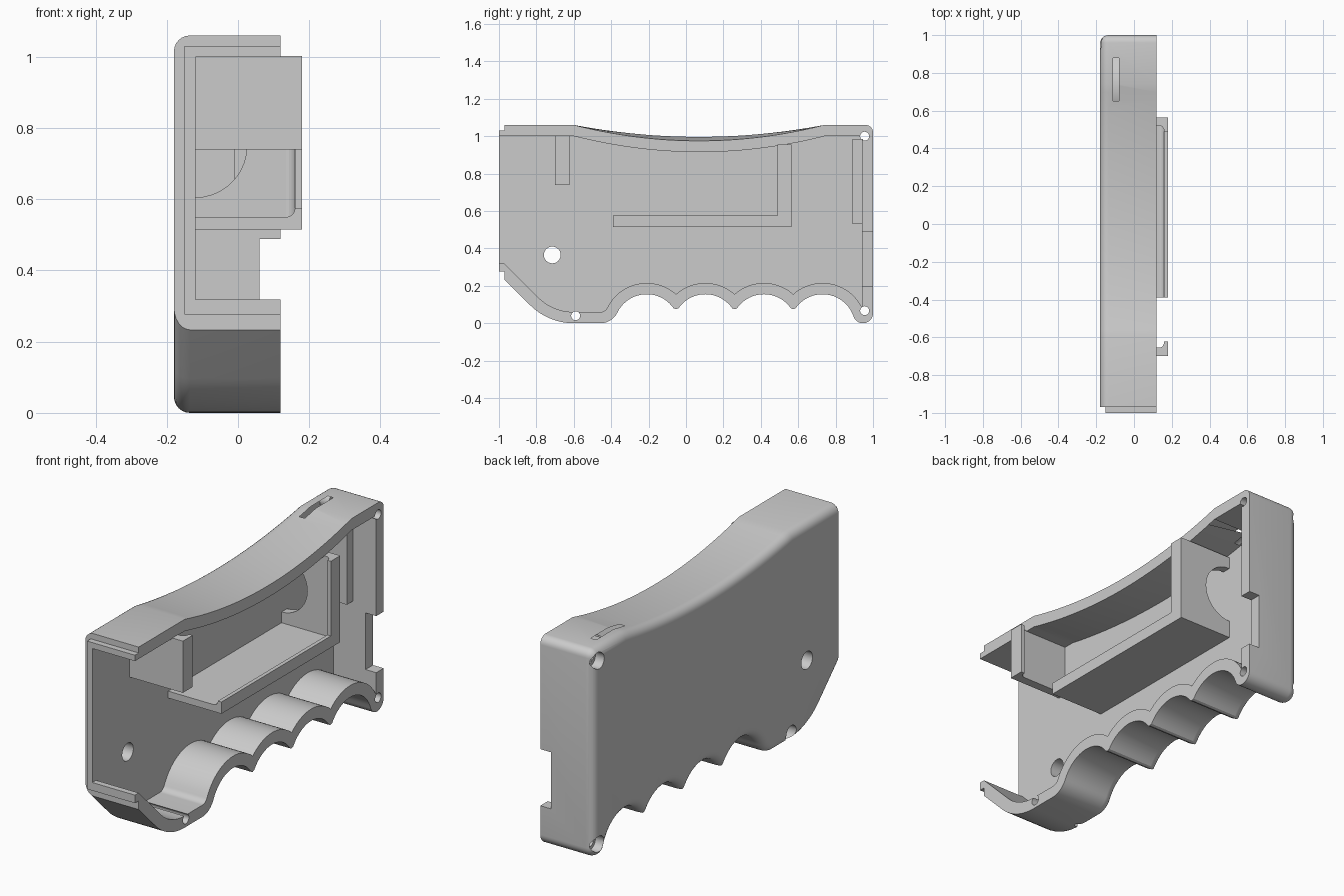
import bpy, bmesh, math
from math import sin, cos, radians, degrees, sqrt, acos, asin, atan2

cube = bpy.data.objects.get("Cube")
if cube:
    bpy.data.objects.remove(cube)

grey = bpy.data.materials.new("plain grey")
grey.use_nodes = True
GREY = (0.6, 0.6, 0.6, 1)
grey.diffuse_color = GREY
grey.node_tree.nodes["Principled BSDF"].inputs["Base Color"].default_value = GREY

FRONT, TOP, WALL, RIM, BACK, FLOOR = -0.97, 1.06, 0.06, 0.12, -0.18, -0.12


def loft(name, rings):
    """Closed solid through rings with equal point counts."""
    bm = bmesh.new()
    loops = [[bm.verts.new(p) for p in ring] for ring in rings]
    n = len(loops[0])
    for a, b in zip(loops, loops[1:]):
        for i in range(n):
            j = (i + 1) % n
            bm.faces.new((a[i], a[j], b[j], b[i]))
    bm.faces.new(loops[0])
    bm.faces.new(loops[-1])
    bmesh.ops.remove_doubles(bm, verts=bm.verts, dist=1e-5)
    bmesh.ops.recalc_face_normals(bm, faces=bm.faces)
    mesh = bpy.data.meshes.new(name)
    bm.to_mesh(mesh)
    bm.free()
    mesh.materials.append(grey)
    ob = bpy.data.objects.new(name, mesh)
    bpy.context.collection.objects.link(ob)
    return ob


def box(name, x, y, z):
    return loft(name, [[(x[0], y[0], k), (x[1], y[0], k), (x[1], y[1], k), (x[0], y[1], k)] for k in z])


def arc(c, r, a0, a1, n):
    steps = [radians(a0 + (a1 - a0) * i / n) for i in range(n + 1)]
    return [(c[0] + r * cos(a), c[1] + r * sin(a)) for a in steps]


def peg(name, y, z, r, x0, x1):
    circle = arc((y, z), r, 0, 345, 23)
    return loft(name, [[(x, *p) for p in circle] for x in (x0, x1)])


def combine(target, tool, operation):
    mod = target.modifiers.new("combine", "BOOLEAN")
    mod.operation, mod.object = operation, tool
    # take the first solver that keeps the full length of the part
    length = target.dimensions.y
    for solver in ("EXACT", "MANIFOLD", "FLOAT"):
        mod.solver = solver
        bpy.context.view_layer.update()
        result = target.evaluated_get(bpy.context.evaluated_depsgraph_get()).data
        ys = [v.co.y for v in result.vertices]
        if ys and max(ys) - min(ys) > 0.95 * length:
            break
    bpy.context.view_layer.objects.active = target
    bpy.ops.object.modifier_apply(modifier=mod.name)
    bpy.data.objects.remove(tool)


def outline(x, d):
    """Side outline of the grip at depth x, inset by d."""
    dip = 0.06 + 0.025 * (x - BACK) / 0.3
    pts = [(FRONT, TOP - d)]
    # thumb hollow along the top
    for i in range(33):
        t = -1 + i / 16
        pts.append((0.07 + 0.67 * t, TOP - d - dip * (1 - t * t)))
    # upper rear corner
    m = max(0.04, d)
    if d < 0.05:
        pts += arc((1 - m, TOP - m), m - d, 90, 0, 6)
    else:
        pts.append((1 - d, TOP - d))
    # lower rear corner, tangent to the last scallop
    R, step, cz, last, heel = 0.175 + d, 0.3133, -0.02, 0.73, 0.05358
    tangent = degrees(atan2(heel - cz, 1 - heel - last))
    start = max(tangent, degrees(acos(min(1, (1 - d - last) / R))))
    if d < heel:
        pts += arc((1 - heel, heel), heel - d, 0, tangent - 180, 14)[:-1]
    # four finger scallops, rear to front
    first = last - 3 * step
    reach = sqrt(0.275 ** 2 - 0.12 ** 2)
    lead = degrees(atan2(0.12, reach))
    low = degrees(max(acos(step / 2 / R), asin(0.1 / R)))
    for i in range(4):
        cy = last - step * i
        pts += arc((cy, cz), R, start if i == 0 else low, 180 - (lead if i == 3 else low), 20)
        if i < 3 and R * sin(radians(low)) < 0.1001:
            pts.append((cy - step / 2, 0.075))
        elif i < 3:
            pts.append(pts[-1])
    # bottom and sloping front chin
    pts += arc((first - reach, 0.1), 0.1 - d, -lead, -90, 8)[1:]
    chin = arc((-0.6, 0.33), 0.33 - d, -90, -135, 12)
    y, z = chin[-1]
    return pts + chin + [(FRONT, z + y - FRONT)]


def ring(x, d):
    return [(x, y, z) for y, z in outline(x, d)]


# outer shell with rounded back rim
r = 0.045
fillet = [radians(90 * i / 6) for i in range(7)]
shell = loft("grip_shell", [ring(RIM, 0)] + [ring(BACK + r - r * sin(a), r - r * cos(a)) for a in fillet])
bpy.context.view_layer.update()

# stepped front lip and hollow inside
combine(shell, box("lip", (-0.15, RIM), (-1, -0.95), (0.277, 1.03)), "UNION")
combine(shell, loft("cavity", [ring(0.2, WALL), ring(FLOOR, WALL)]), "DIFFERENCE")
combine(shell, box("mouth", (FLOOR, 0.2), (-1.1, -0.9), (0.318, 1.0)), "DIFFERENCE")

# rear notch and top slot
combine(shell, box("notch", (0.06, 0.2), (0.92, 1.1), (0.2, 0.488)), "DIFFERENCE")
combine(shell, box("slot", (-0.11, -0.08), (0.65, 0.88), (0.95, 1.2)), "DIFFERENCE")

# side hole and countersunk screw holes
combine(shell, peg("hole", -0.715, 0.365, 0.045, -0.3, 0), "DIFFERENCE")
for y, z in ((0.955, 1.0), (0.955, 0.067), (-0.59, 0.04)):
    combine(shell, peg("screw", y, z, 0.024, -0.3, 0.3), "DIFFERENCE")
    combine(shell, peg("counterbore", y, z, 0.041, -0.3, -0.13), "DIFFERENCE")

bpy.ops.object.select_all(action="DESELECT")
shell.select_set(True)
bpy.context.view_layer.objects.active = shell
bpy.ops.object.shade_smooth_by_angle(angle=radians(30))

# retaining brackets: a plate with a hooked, filleted outer edge
inner = FLOOR - 0.01
hook = [(inner, 0), (0.18, 0), (0.18, 0.06), (0.16, 0.06)]
hook += arc((0.135, 0.06), 0.025, 0, -90, 5)[1:] + [(inner, 0.035)]


def bracket(name, place, ends):
    return loft(name, [[place(u, v, e) for u, v in hook] for e in ends])


bracket("bottom_shelf", lambda u, v, e: (u, e, 0.515 + v), (-0.39, 0.565))
bracket("front_stop", lambda u, v, e: (u, -0.7 + v * 1.3, e), (0.74, 1.003))
rear = bracket("rear_stop", lambda u, v, e: (u, 0.565 - v * 1.25, e), (0.515, 0.955))
bpy.context.view_layer.update()

# round wire opening through the rear stop
circle = arc((FLOOR, 0.75), 0.145, 0, 350, 35)
combine(rear, loft("wire_opening", [[(x, y, z) for x, z in circle] for y in (0.4, 0.7)]), "DIFFERENCE")

# low rib beside the rear wall
box("rear_rib", (inner, -0.01), (0.89, 0.945), (0.53, 0.985))
